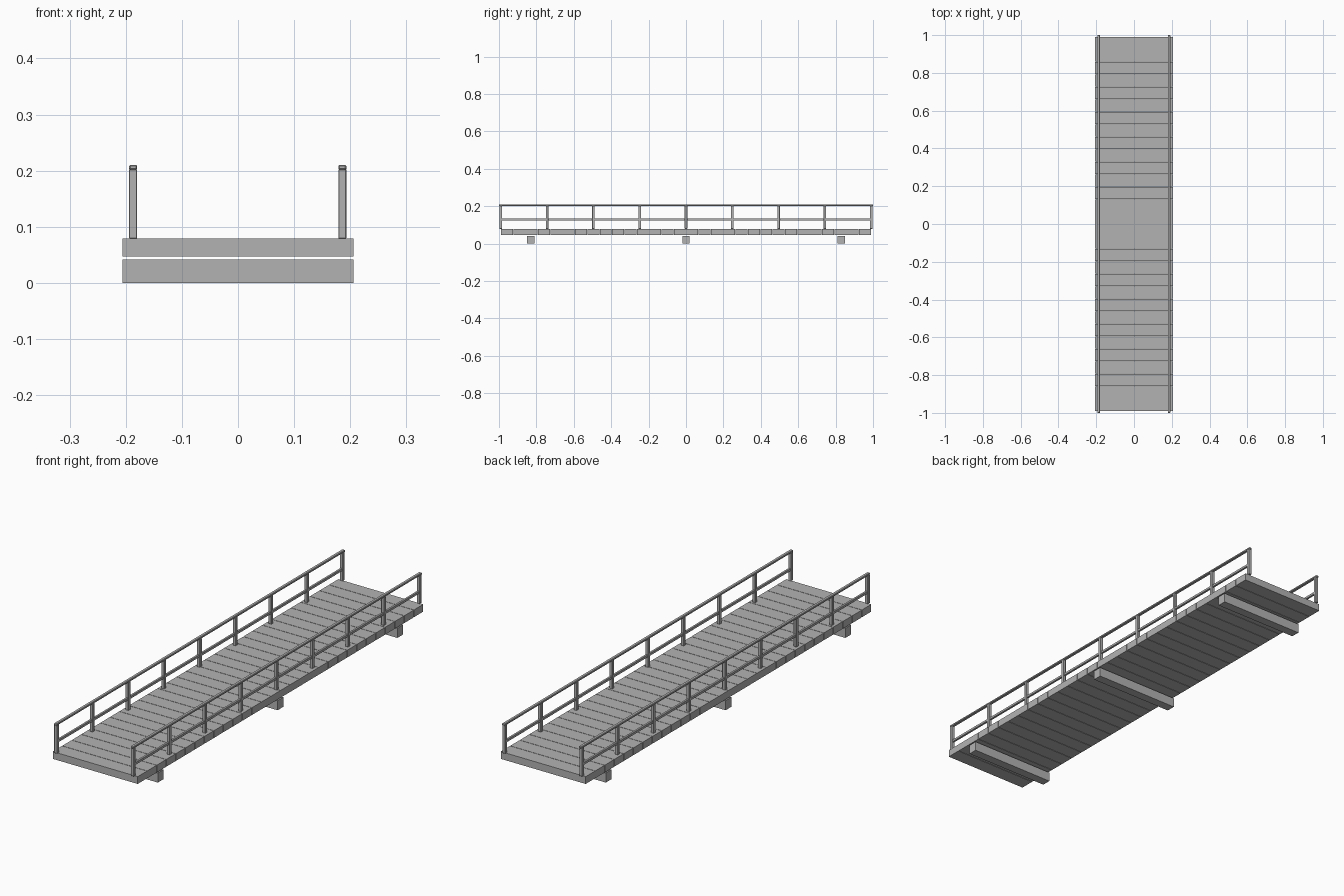
import bpy

if "Cube" in bpy.data.objects:
    bpy.data.objects.remove(bpy.data.objects["Cube"])

grey = bpy.data.materials.new("weathered grey")
grey.diffuse_color = (0.45, 0.45, 0.45, 1)
grey.use_nodes = True
grey.node_tree.nodes["Principled BSDF"].inputs["Base Color"].default_value = grey.diffuse_color


def box(name, center, size, bevel=0.0):
    """Axis-aligned box with optional chamfered edges."""
    bpy.ops.mesh.primitive_cube_add(size=1, location=center)
    ob = bpy.context.object
    ob.name = name
    ob.scale = size
    bpy.ops.object.transform_apply(location=False, rotation=False, scale=True)
    ob.data.materials.append(grey)
    if bevel:
        mod = ob.modifiers.new("chamfer", 'BEVEL')
        mod.width = bevel
        mod.segments = 1
    return ob


# Deck: a row of planks with narrow gaps
PLANKS, LENGTH = 30, 1.98
pitch = LENGTH / PLANKS
for i in range(PLANKS):
    y = -LENGTH / 2 + pitch * (i + 0.5)
    box("deck_plank", (0, y, 0.063), (0.412, pitch - 0.002, 0.032))

# Support beams below the deck
for y in (-0.83, 0, 0.83):
    box("support_beam", (0, y, 0.021), (0.412, 0.04, 0.042))

# Railings on both sides: posts, middle rail and top rail
for x in (-0.187, 0.186):
    for i in range(9):
        box("railing_post", (x, -0.99 + i * 0.2475, 0.141), (0.014, 0.014, 0.124), 0.001)
    box("middle_rail", (x, 0, 0.129), (0.010, 1.98, 0.011), 0.001)
    box("top_rail", (x, 0, 0.206), (0.014, 2.0, 0.009), 0.002)
